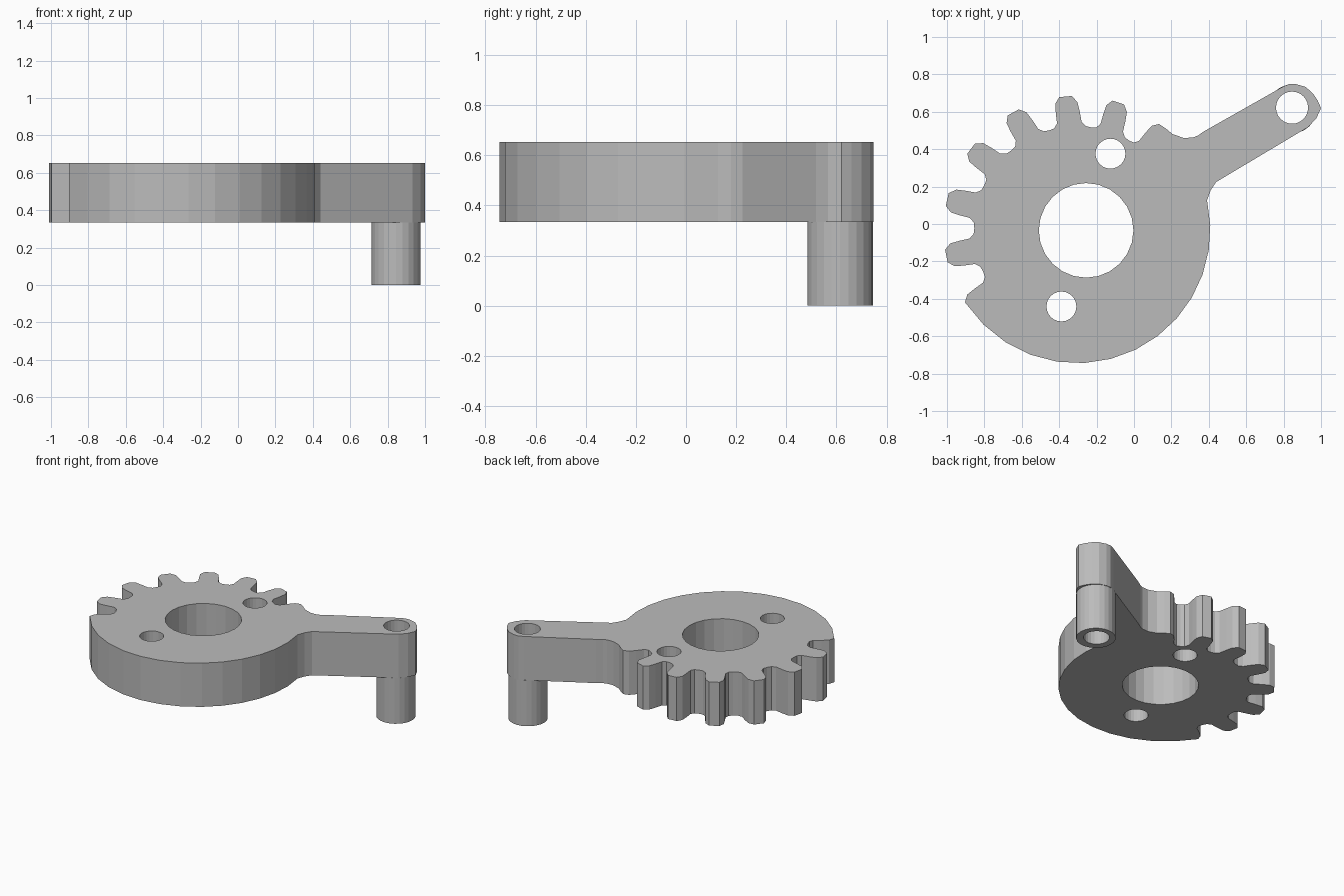
import bpy, bmesh
from math import cos, sin, radians, pi

cube = bpy.data.objects.get("Cube")
if cube:
    bpy.data.objects.remove(cube, do_unlink=True)

grey = bpy.data.materials.new("light_grey")
grey.use_nodes = True
grey.diffuse_color = (0.5, 0.5, 0.5, 1)
grey.node_tree.nodes["Principled BSDF"].inputs["Base Color"].default_value = (0.5, 0.5, 0.5, 1)

HUB = (-0.256, -0.034)
PIN = (0.845, 0.615)
PIN_HOLE = (0.845, 0.622)
PLATE_BOTTOM, PLATE_TOP = 0.334, 0.653


def circle(centre, r, n=24):
    return [(centre[0] + r * cos(2 * pi * i / n), centre[1] + r * sin(2 * pi * i / n))
            for i in range(n)]


def rim(angle, offset=0.0):
    """Point on the eccentric rim, moved radially by offset."""
    a = radians(angle)
    r = 0.712 + 0.048 * cos(a - radians(176)) + offset
    return (HUB[0] + r * cos(a), HUB[1] + r * sin(a))


def extruded(name, loops, z0, z1):
    """Prism from an outer loop and hole loops."""
    curve = bpy.data.curves.new(name, 'CURVE')
    curve.dimensions = '2D'
    curve.fill_mode = 'BOTH'
    curve.extrude = (z1 - z0) / 2
    for loop in loops:
        spline = curve.splines.new('POLY')
        spline.points.add(len(loop) - 1)
        for point, (x, y) in zip(spline.points, loop):
            point.co = (x, y, 0, 1)
        spline.use_cyclic_u = True
        spline.use_smooth = False
    helper = bpy.data.objects.new(name + "_profile", curve)
    bpy.context.collection.objects.link(helper)
    bpy.context.view_layer.update()
    graph = bpy.context.evaluated_depsgraph_get()
    mesh = bpy.data.meshes.new_from_object(helper.evaluated_get(graph))
    bpy.data.objects.remove(helper, do_unlink=True)

    bm = bmesh.new()
    bm.from_mesh(mesh)
    bmesh.ops.remove_doubles(bm, verts=bm.verts, dist=0.0005)
    bmesh.ops.translate(bm, verts=bm.verts, vec=(0, 0, (z0 + z1) / 2))
    bmesh.ops.recalc_face_normals(bm, faces=bm.faces)
    for face in bm.faces:
        face.smooth = False
        face.material_index = 0
    bm.to_mesh(mesh)
    bm.free()
    mesh.materials.clear()
    mesh.materials.append(grey)
    obj = bpy.data.objects.new(name, mesh)
    bpy.context.collection.objects.link(obj)
    return obj


# Arm outline, from the lower fillet round the tip to the upper fillet
outline = [(0.41, 0.18), (0.44, 0.225), (0.933, 0.519), (0.976, 0.567), (1.0, 0.62),
           (0.982, 0.66), (0.955, 0.70), (0.917, 0.733), (0.866, 0.748), (0.829, 0.748),
           (0.794, 0.733), (0.377, 0.497), (0.34, 0.472), (0.313, 0.462), (0.265, 0.46),
           (0.206, 0.481), (0.168, 0.512)]

# Teeth: one half profile (angle, depth), mirrored and repeated
half = [(-11.45, -0.162), (-8.5, -0.158), (-6.4, -0.135), (-5.7, -0.08),
        (-4.9, -0.03), (-2.6, 0.002)]
tooth = half + [(-a, d) for a, d in reversed(half[1:])]
TEETH = 8
for i in range(TEETH):
    for a, d in tooth:
        if i == 0 and a < 0 or i == TEETH - 1 and a > -2:
            continue
        outline.append(rim(53 + 22.9 * i + a, d))

# Plain rim from the last tooth back to the arm
STEPS = 14
outline += [rim(211 + (374 - 211) * i / STEPS) for i in range(1, STEPS + 1)]

holes = [circle(HUB, 0.253), circle((-0.126, 0.376), 0.08),
         circle((-0.388, -0.441), 0.08), circle(PIN_HOLE, 0.086)]
extruded("gear_plate_with_arm", [outline] + holes, PLATE_BOTTOM, PLATE_TOP)

# Hollow pin under the arm end
extruded("hollow_pin", [circle(PIN, 0.131), circle(PIN_HOLE, 0.086)], 0, PLATE_BOTTOM)
